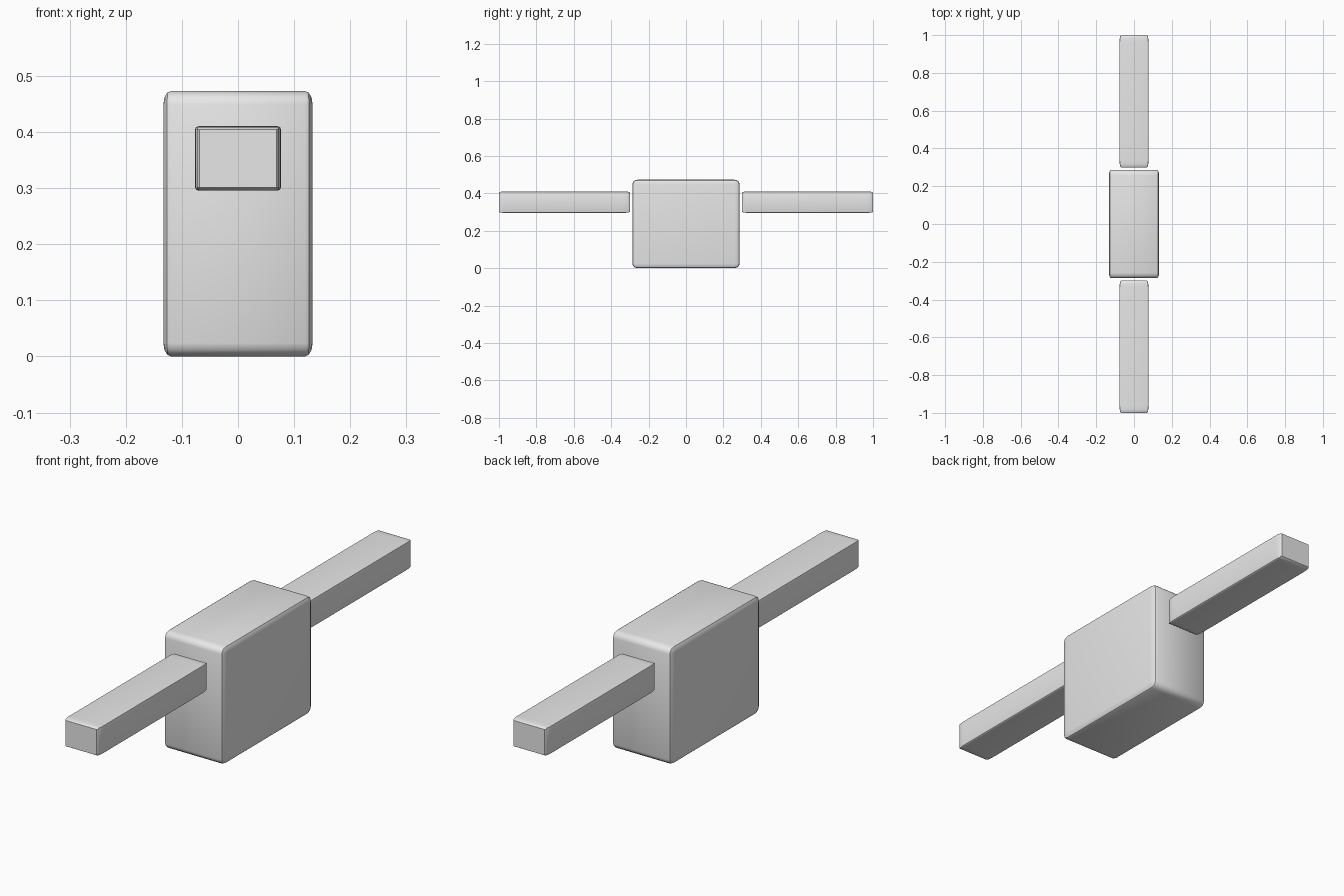
import bpy, bmesh
from mathutils import Matrix

if "Cube" in bpy.data.objects:
    bpy.data.objects.remove(bpy.data.objects["Cube"])

grey = bpy.data.materials.new("light_grey")
grey.diffuse_color = (0.8, 0.8, 0.8, 1)
grey.use_nodes = True
grey.node_tree.nodes["Principled BSDF"].inputs["Base Color"].default_value = grey.diffuse_color


def rounded_block(name, center, size):
    """Unit cube with rounded edges, stretched so the rounding follows the proportions."""
    bm = bmesh.new()
    bmesh.ops.create_cube(bm, size=1)
    bmesh.ops.bevel(bm, geom=bm.edges[:], offset=0.05, segments=3,
                    profile=0.5, affect='EDGES')
    bmesh.ops.transform(bm, matrix=Matrix.Translation(center) @ Matrix.Diagonal((*size, 1)),
                        verts=bm.verts)
    mesh = bpy.data.meshes.new(name)
    bm.to_mesh(mesh)
    bm.free()
    mesh.materials.append(grey)
    obj = bpy.data.objects.new(name, mesh)
    bpy.context.collection.objects.link(obj)
    bpy.ops.object.select_all(action='DESELECT')
    obj.select_set(True)
    bpy.context.view_layer.objects.active = obj
    bpy.ops.object.shade_smooth_by_angle()
    return obj


# Torso block
rounded_block("torso", (0, 0, 0.2365), (0.266, 0.574, 0.473))

# Outstretched arms, with a small gap to the torso
for side, name in ((-1, "front_arm"), (1, "back_arm")):
    rounded_block(name, (0, side * 0.65, 0.353), (0.153, 0.70, 0.115))
